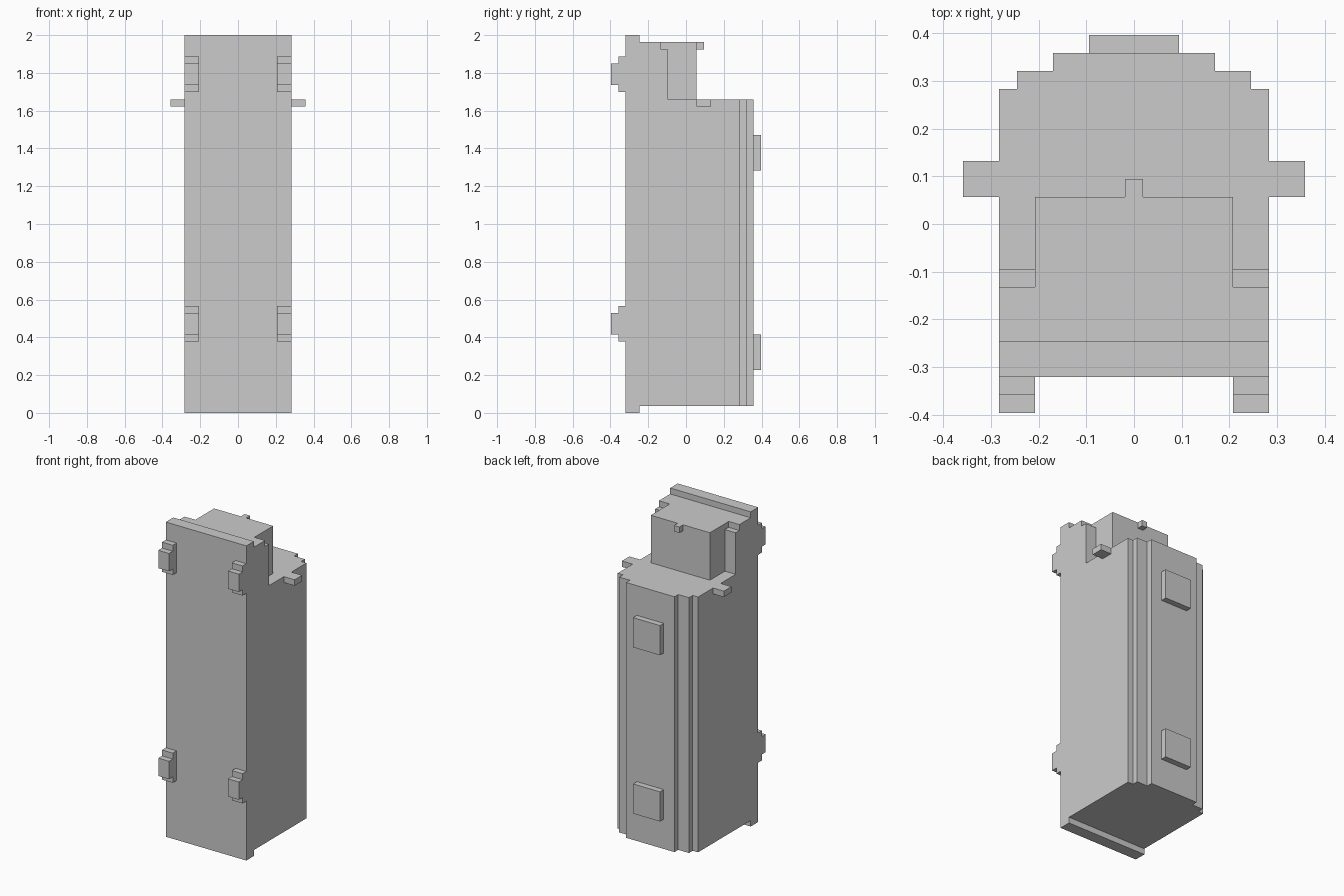
import bpy
import bmesh
from mathutils import Vector

if "Cube" in bpy.data.objects:
    bpy.data.objects.remove(bpy.data.objects["Cube"])

U = 2 / 53  # the model sits on a regular grid, 53 steps tall


def prism(name, points, start, end, axis):
    """Extrude a closed profile; axis 'x' takes (y, z) points, 'z' takes (x, y)."""
    bm = bmesh.new()
    if axis == 'x':
        coords = [(start, a, b) for a, b in points]
        move = Vector((end - start, 0, 0))
    else:
        coords = [(a, b, start) for a, b in points]
        move = Vector((0, 0, end - start))
    face = bm.faces.new([bm.verts.new(Vector(c) * U) for c in coords])
    result = bmesh.ops.extrude_face_region(bm, geom=[face])
    verts = [g for g in result['geom'] if isinstance(g, bmesh.types.BMVert)]
    bmesh.ops.translate(bm, verts=verts, vec=move * U)
    bmesh.ops.recalc_face_normals(bm, faces=bm.faces)
    mesh = bpy.data.meshes.new(name)
    bm.to_mesh(mesh)
    bm.free()
    obj = bpy.data.objects.new(name, mesh)
    bpy.context.collection.objects.link(obj)
    return obj


def box(name, x, y, z):
    corners = [(x[0], y[0]), (x[1], y[0]), (x[1], y[1]), (x[0], y[1])]
    return prism(name, corners, z[0], z[1], 'z')


def mirror_x(obj):
    obj.modifiers.new("mirror", 'MIRROR')


# Main body: front plate, stepped shoulder and lower case in one side profile
prism("body", [(-8.5, 0), (-6.5, 0), (-6.5, 1), (7.5, 1), (7.5, 44),
               (-2.5, 44), (-2.5, 51), (-3.5, 51), (-3.5, 52),
               (-6.5, 52), (-6.5, 53), (-8.5, 53)], -7.5, 7.5, 'x')

# Stepped back, seen in plan
half = [(6.5, 7.5), (6.5, 8.5), (4.5, 8.5), (4.5, 9.5)]
prism("stepped_back", half + [(-x, y) for x, y in reversed(half)], 1, 44, 'z')

# Raised pads on the back
for label, z in (("lower", 6), ("upper", 34)):
    box(label + "_back_pad", (-2.5, 2.5), (9.5, 10.5), (z, z + 5))

# Narrow head with a small stud
box("head_block", (-5.5, 5.5), (-3.5, 1.5), (44, 52))
box("head_stud", (-0.5, 0.5), (1.5, 2.5), (51, 52))

# Pegs sticking out of the sides
mirror_x(box("side_peg", (7.5, 9.5), (1.5, 3.5), (43, 44)))

# Stepped clips on the front plate
for label, z in (("lower", 10), ("upper", 45)):
    clip = prism(label + "_front_clip",
                 [(-8.5, z), (-9.5, z), (-9.5, z + 1), (-10.5, z + 1),
                  (-10.5, z + 4), (-9.5, z + 4), (-9.5, z + 5), (-8.5, z + 5)],
                 5.5, 7.5, 'x')
    mirror_x(clip)
